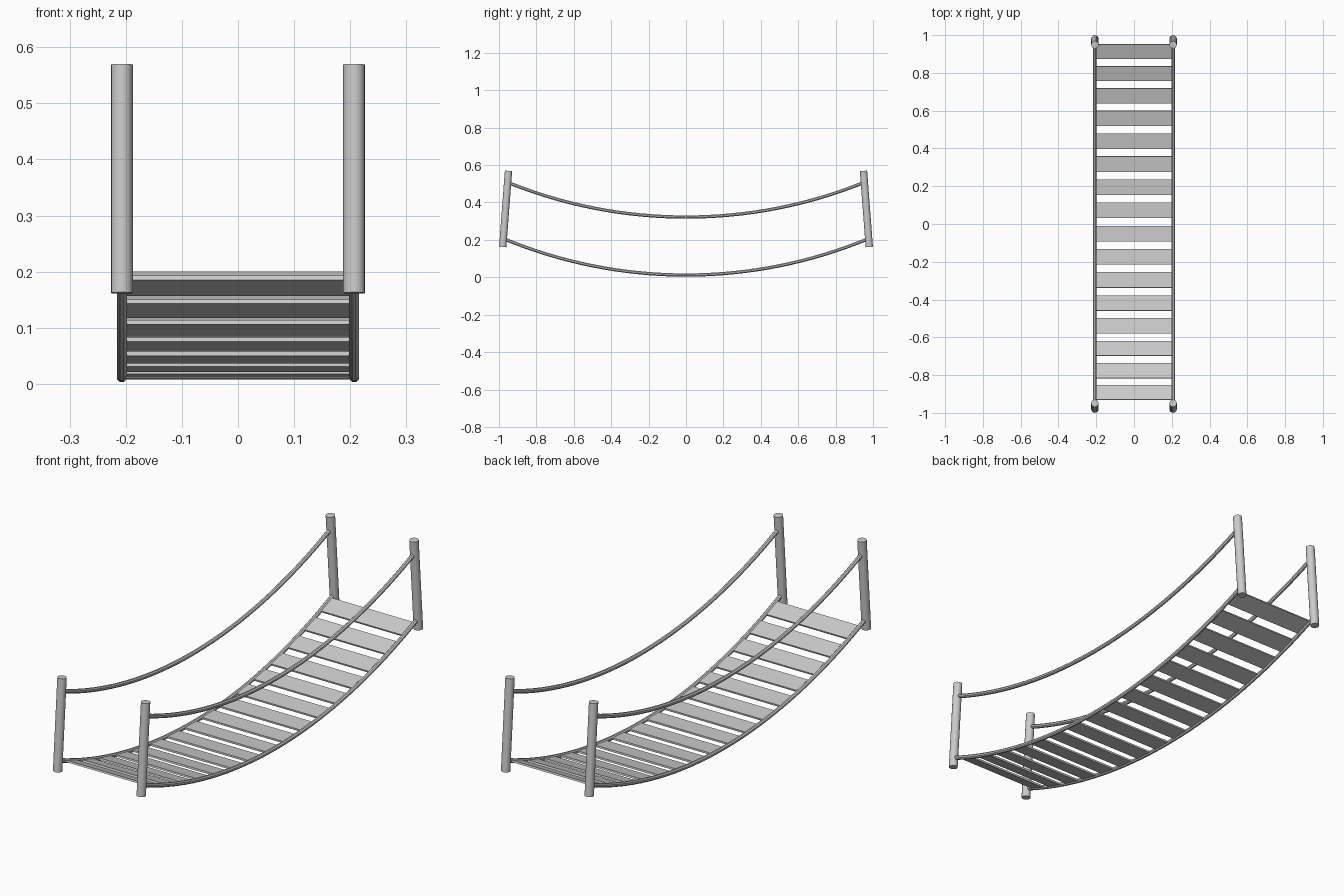
import bpy, math
from mathutils import Vector

if "Cube" in bpy.data.objects:
    bpy.data.objects.remove(bpy.data.objects["Cube"])

R = 2.54          # sag radius shared by ropes and deck
ROPE_X = 0.207
DECK_Z, RAIL_Z = 0.012, 0.322


def arc(y, z0):
    return z0 + R - math.sqrt(R * R - y * y)


def smooth(obj):
    bpy.ops.object.select_all(action='DESELECT')
    obj.select_set(True)
    bpy.context.view_layer.objects.active = obj
    bpy.ops.object.shade_smooth_by_angle(angle=math.radians(40))


# Leaning end post
def post(name, x, s):
    a, b = Vector((x, s * 0.98, 0.162)), Vector((x, s * 0.949, 0.569))
    d = b - a
    bpy.ops.mesh.primitive_cylinder_add(vertices=16, radius=0.0195, depth=d.length,
                                        location=(a + b) / 2)
    o = bpy.context.object
    o.name = name
    o.rotation_euler = d.to_track_quat('Z', 'Y').to_euler()
    smooth(o)


# Sagging rope, swept as a round tube along an arc
def rope(name, x, z0, half, n=32, sides=8, r=0.0095):
    verts, faces = [], []
    t_max = math.asin(half / R)
    for i in range(n + 1):
        t = t_max * (2 * i / n - 1)
        for k in range(sides):
            p = 2 * math.pi * (k + 0.5) / sides
            q = R - r * math.sin(p)
            verts.append((x + r * math.cos(p), q * math.sin(t), z0 + R - q * math.cos(t)))
    for i in range(n):
        for k in range(sides):
            a, b = i * sides + k, i * sides + (k + 1) % sides
            faces.append((a, b, b + sides, a + sides))
    faces.append(tuple(range(sides))[::-1])
    faces.append(tuple(n * sides + k for k in range(sides)))
    me = bpy.data.meshes.new(name)
    me.from_pydata(verts, [], faces)
    # make outward normals consistent
    import bmesh
    bm = bmesh.new()
    bm.from_mesh(me)
    bmesh.ops.recalc_face_normals(bm, faces=bm.faces)
    bm.to_mesh(me)
    bm.free()
    o = bpy.data.objects.new(name, me)
    bpy.context.collection.objects.link(o)
    smooth(o)


for side, x in (("left", -ROPE_X), ("right", ROPE_X)):
    post(f"front_{side}_post", x, -1)
    post(f"back_{side}_post", x, 1)
    rope(f"{side}_deck_rope", x, DECK_Z, 0.974)
    rope(f"{side}_hand_rope", x, RAIL_Z, 0.951)

# Deck planks, evenly spaced along the arc
for i in range(16):
    t = (0.0106 + (i - 7.5) * 0.1231) / R
    y = R * math.sin(t)
    bpy.ops.mesh.primitive_cube_add(size=1, location=(0, y, arc(y, DECK_Z + 0.0005)),
                                    rotation=(t, 0, 0))
    o = bpy.context.object
    o.name = f"plank_{i + 1:02d}"
    o.scale = (0.398, 0.082, 0.008)
